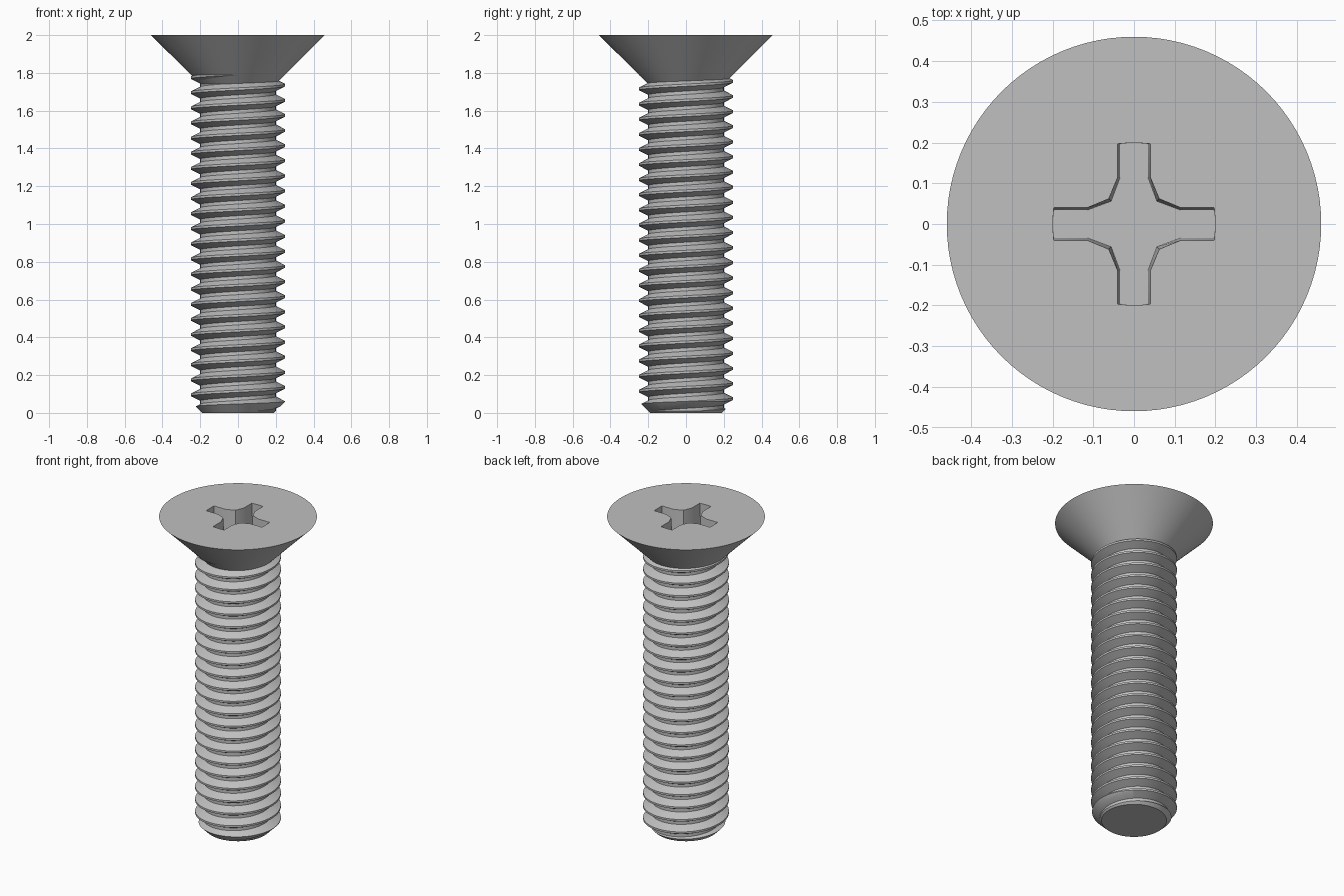
import bpy, bmesh, math
from mathutils import Matrix

if "Cube" in bpy.data.objects:
    bpy.data.objects.remove(bpy.data.objects["Cube"], do_unlink=True)

steel = bpy.data.materials.new("steel_grey")
steel.use_nodes = True
GREY = (0.53, 0.53, 0.53, 1)
steel.diffuse_color = GREY
steel.node_tree.nodes["Principled BSDF"].inputs["Base Color"].default_value = GREY

SEG = 96
PITCH = 0.08
ROOT, CREST = 0.2, 0.25


def make_object(name, bm):
    bmesh.ops.recalc_face_normals(bm, faces=bm.faces)
    mesh = bpy.data.meshes.new(name)
    bm.to_mesh(mesh)
    bm.free()
    mesh.materials.append(steel)
    obj = bpy.data.objects.new(name, mesh)
    bpy.context.collection.objects.link(obj)
    return obj


def revolve(name, profile):
    """Closed solid of revolution from (radius, height) pairs."""
    bm = bmesh.new()
    rings = []
    for r, z in profile:
        rings.append([bm.verts.new((r * math.cos(2 * math.pi * i / SEG),
                                    r * math.sin(2 * math.pi * i / SEG), z))
                      for i in range(SEG)])
    for a, b in zip(rings, rings[1:]):
        for i in range(SEG):
            j = (i + 1) % SEG
            bm.faces.new((a[i], a[j], b[j], b[i]))
    bm.faces.new(rings[0])
    bm.faces.new(rings[-1])
    return make_object(name, bm)


def apply_boolean(obj, cutter, operation):
    """Bake a boolean and delete its helper."""
    cutter.hide_render = True
    mod = obj.modifiers.new("cut", "BOOLEAN")
    mod.object, mod.operation, mod.solver = cutter, operation, "EXACT"
    graph = bpy.context.evaluated_depsgraph_get()
    baked = bpy.data.meshes.new_from_object(obj.evaluated_get(graph))
    obj.modifiers.clear()
    obj.data = baked
    bpy.data.objects.remove(cutter, do_unlink=True)


def helical_rod(name, first_crest, turns):
    """Right-handed thread, one long ribbon welded turn to turn."""
    profile = [(CREST, -0.006), (CREST, 0.006), (ROOT, 0.031), (ROOT, 0.049)]
    bm = bmesh.new()
    cols = []
    for k in range(turns * SEG + 1):
        a = 2 * math.pi * k / SEG
        z = first_crest + PITCH * k / SEG
        cols.append([bm.verts.new((r * math.cos(a), r * math.sin(a), z + dz))
                     for r, dz in profile])
    # the last edge of each turn is the first edge of the next
    extra = [bm.verts.new((CREST * math.cos(2 * math.pi * k / SEG),
                           CREST * math.sin(2 * math.pi * k / SEG),
                           first_crest + PITCH * (k / SEG + 1) - 0.006))
             for k in range((turns - 1) * SEG + 1, turns * SEG + 1)]
    cols = [c + [cols[k + SEG][0] if k + SEG < len(cols)
                 else extra[k - (turns - 1) * SEG - 1]]
            for k, c in enumerate(cols)]
    for a, b in zip(cols, cols[1:]):
        for i in range(len(profile)):
            bm.faces.new((a[i], b[i], b[i + 1], a[i + 1]))
    # close both ends with fans around the axis
    for z in (first_crest, first_crest + PITCH * (turns + 0.5)):
        hub = bm.verts.new((0, 0, z))
        rim = [e for e in bm.edges if e.is_boundary and
               abs(sum(v.co.z for v in e.verts) / 2 - z) < PITCH * 1.5
               and hub not in e.verts]
        for e in rim:
            bm.faces.new((e.verts[0], e.verts[1], hub))
    return make_object(name, bm)


# Threaded shank, trimmed to a chamfered tip
shank = helical_rod("threaded_shank", 0.055 - 3 * PITCH, 26)
envelope = revolve("shank_envelope", [(0.19, 0), (0.26, 0.07), (0.26, 1.795)])
apply_boolean(shank, envelope, "INTERSECT")

# Countersunk head
head = revolve("countersunk_head", [(0.2, 1.74), (0.46, 2.0)])


# Cross-shaped drive recess with slightly tapering walls
def cross_ring(bm, inset, z):
    w = 0.04 - inset
    d = 0.062 - inset
    arm = [(0.2, 0), (0.197, w), (0.115, w), (d, d), (w, 0.115), (w, 0.197)]
    ring = []
    for q in range(4):
        turn = Matrix.Rotation(q * math.pi / 2, 3, "Z")
        for x, y in arm:
            v = bm.verts.new((x, y, z))
            v.co = turn @ v.co
            ring.append(v)
    return ring


bm = bmesh.new()
low = cross_ring(bm, 0.006, 1.86)
high = cross_ring(bm, 0, 2.0)
cap = cross_ring(bm, 0, 2.05)
for a, b in ((low, high), (high, cap)):
    for i in range(len(a)):
        j = (i + 1) % len(a)
        bm.faces.new((a[i], a[j], b[j], b[i]))
bm.faces.new(low)
bm.faces.new(cap)
apply_boolean(head, make_object("recess_cutter", bm), "DIFFERENCE")

# Smooth round walls, keep crisp edges
for obj in (shank, head):
    bpy.ops.object.select_all(action="DESELECT")
    obj.select_set(True)
    bpy.context.view_layer.objects.active = obj
    bpy.ops.object.shade_smooth_by_angle(angle=math.radians(25))
